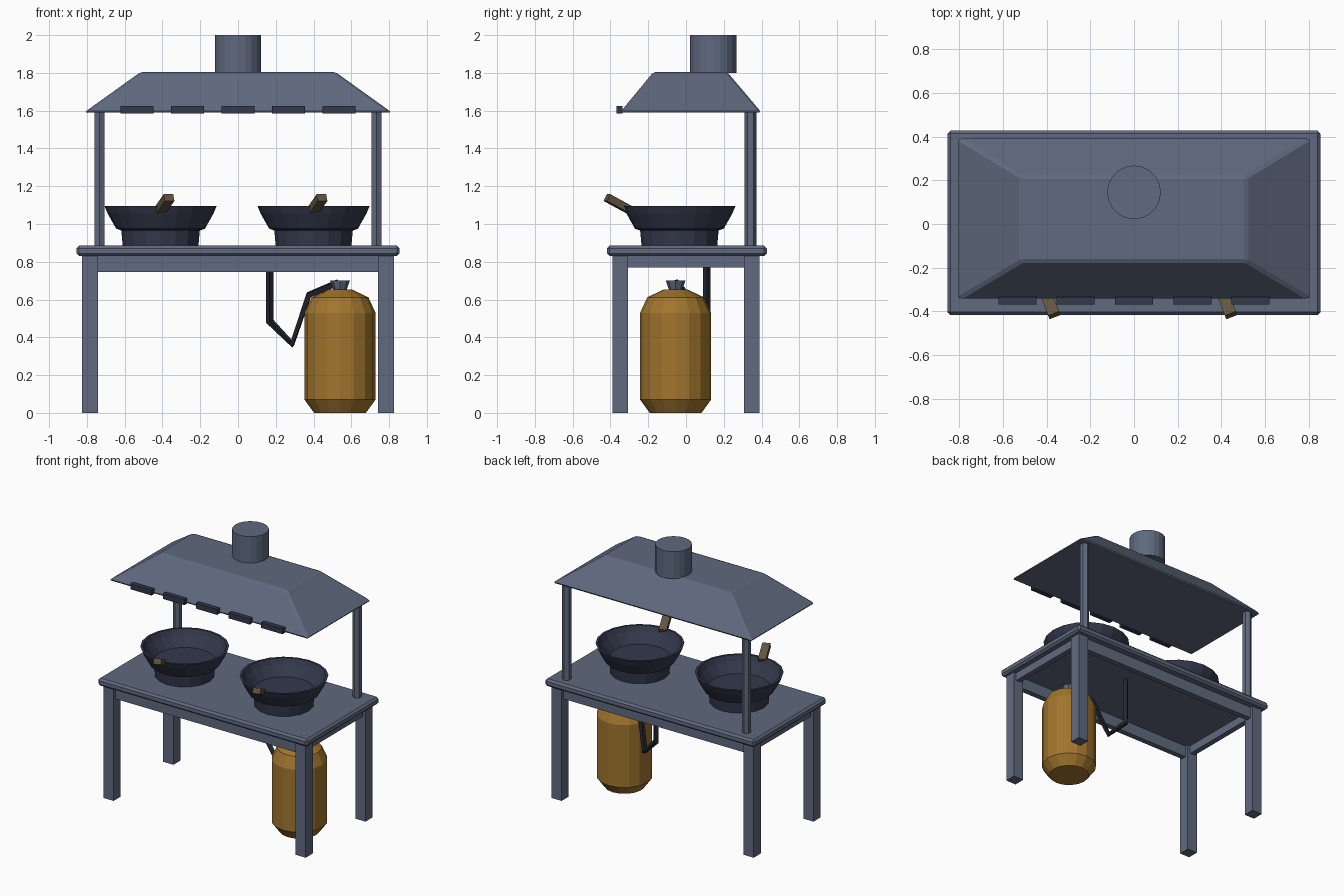
import bpy, bmesh, math
from mathutils import Vector

default = bpy.data.objects.get("Cube")
if default:
    bpy.data.objects.remove(default, do_unlink=True)


def material(name, rgb):
    mat = bpy.data.materials.new(name)
    mat.use_nodes = True
    mat.diffuse_color = (*rgb, 1)
    bsdf = next(n for n in mat.node_tree.nodes if n.type == 'BSDF_PRINCIPLED')
    bsdf.inputs["Base Color"].default_value = (*rgb, 1)
    return mat


steel = material("blue grey steel", (0.115, 0.142, 0.21))
iron = material("dark iron", (0.034, 0.041, 0.072))
rubber = material("black rubber", (0.017, 0.018, 0.028))
wood = material("brown wood", (0.12, 0.088, 0.055))
orange = material("orange paint", (0.36, 0.18, 0.026))


def finish(name, bm, mat, bevel=0):
    bmesh.ops.recalc_face_normals(bm, faces=bm.faces)
    mesh = bpy.data.meshes.new(name)
    bm.to_mesh(mesh)
    bm.free()
    mesh.materials.append(mat)
    obj = bpy.data.objects.new(name, mesh)
    bpy.context.collection.objects.link(obj)
    if bevel:
        mod = obj.modifiers.new("bevel", 'BEVEL')
        mod.width = bevel
        mod.segments = 1
    return obj


def box(name, x, y, z, mat, bevel=0):
    """Box from (low, high) ranges on each axis."""
    bm = bmesh.new()
    bmesh.ops.create_cube(bm, size=1)
    for v in bm.verts:
        v.co = [r[0] if c < 0 else r[1] for r, c in zip((x, y, z), v.co)]
    return finish(name, bm, mat, bevel)


def lathe(name, centre, profile, sides, mat, turn=0):
    """Revolve (radius, z) points and cap both ends."""
    bm = bmesh.new()
    rings = []
    for r, z in profile:
        angles = [math.tau * i / sides + turn for i in range(sides)]
        rings.append([bm.verts.new((centre[0] + r * math.cos(a),
                                    centre[1] + r * math.sin(a), z)) for a in angles])
    for low, high in zip(rings, rings[1:]):
        for i in range(sides):
            j = (i + 1) % sides
            bm.faces.new((low[i], low[j], high[j], high[i]))
    bm.faces.new(rings[0])
    bm.faces.new(rings[-1])
    return finish(name, bm, mat)


# Table
box("table_top", (-0.855, 0.855), (-0.418, 0.428), (0.83, 0.885), steel, 0.014)
for side, sx in (("right", -1), ("left", 1)):
    xs = sorted((sx * 0.742, sx * 0.825))
    for end, sy in (("front", -1), ("back", 1)):
        box(f"{end}_{side}_leg", xs, sorted((sy * 0.307, sy * 0.39)), (0, 0.83), steel)
    box(f"{side}_apron", sorted((sx * 0.765, sx * 0.805)), (-0.307, 0.307), (0.77, 0.83), steel)
    # Hexagonal post, a corner facing front and back
    lathe(f"{side}_post", (sx * 0.733, 0.342), [(0.031, 0.88), (0.031, 1.622)], 6, steel, math.pi / 2)
for end, sy in (("front", -1), ("back", 1)):
    box(f"{end}_apron", (-0.742, 0.742), sorted((sy * 0.33, sy * 0.37)), (0.745, 0.83), steel)

# Hood: a box tapered towards its top
bm = bmesh.new()
bmesh.ops.create_cube(bm, size=2)
for v in bm.verts:
    top = v.co.z > 0
    x = 0.515 if top else 0.815
    y = (-0.172, 0.218) if top else (-0.35, 0.4)
    v.co = (x * v.co.x, y[0] if v.co.y < 0 else y[1], 1.805 if top else 1.59)
finish("hood", bm, steel, 0.012)
lathe("chimney", (0, 0.145), [(0.123, 1.8), (0.123, 2.0)], 20, steel)
for i in range(5):
    x = (i - 2) * 0.267
    box(f"hood_clip_{i + 1}", (x - 0.087, x + 0.087), (-0.368, -0.335), (1.585, 1.625), iron)

# Burners, woks and handles
for side, x in (("right", -0.41), ("left", 0.4)):
    centre = (x, -0.035)
    lathe(f"{side}_burner", centre, [(0.2, 0.88), (0.209, 0.98)], 16, iron)
    lathe(f"{side}_wok", centre,
          [(0.205, 0.965), (0.235, 0.975), (0.28, 1.055), (0.297, 1.095),
           (0.28, 1.095), (0.262, 1.06), (0.205, 0.99)], 20, iron)
    handle = box(f"{side}_wok_handle", (-0.027, 0.027), (-0.07, 0.07), (-0.02, 0.02), wood)
    start = Vector((x, -0.305, 1.078))
    end = Vector((x + 0.045, -0.415, 1.138))
    handle.location = (start + end) / 2
    handle.rotation_euler = (math.radians(-27), 0, math.radians(21))

# Gas bottle, valve and hose
bottle = (0.54, -0.055)
lathe("gas_bottle", bottle,
      [(0.137, 0), (0.188, 0.07), (0.188, 0.53), (0.15, 0.612), (0.065, 0.652)], 16, orange)
lathe("valve", bottle, [(0.033, 0.645), (0.052, 0.7)], 8, steel)

path = [(0.168, 0.11, 0.83), (0.168, 0.11, 0.485), (0.287, 0.07, 0.365),
        (0.375, 0.0, 0.625), (0.53, -0.055, 0.69)]
curve = bpy.data.curves.new("hose_path", 'CURVE')
curve.dimensions = '3D'
curve.bevel_depth = 0.021
curve.bevel_resolution = 0
curve.use_fill_caps = True
spline = curve.splines.new('POLY')
spline.points.add(len(path) - 1)
for point, co in zip(spline.points, path):
    point.co = (*co, 1)
spline.use_smooth = False
curve.materials.append(rubber)
hose = bpy.data.objects.new("gas_hose", curve)
bpy.context.collection.objects.link(hose)
